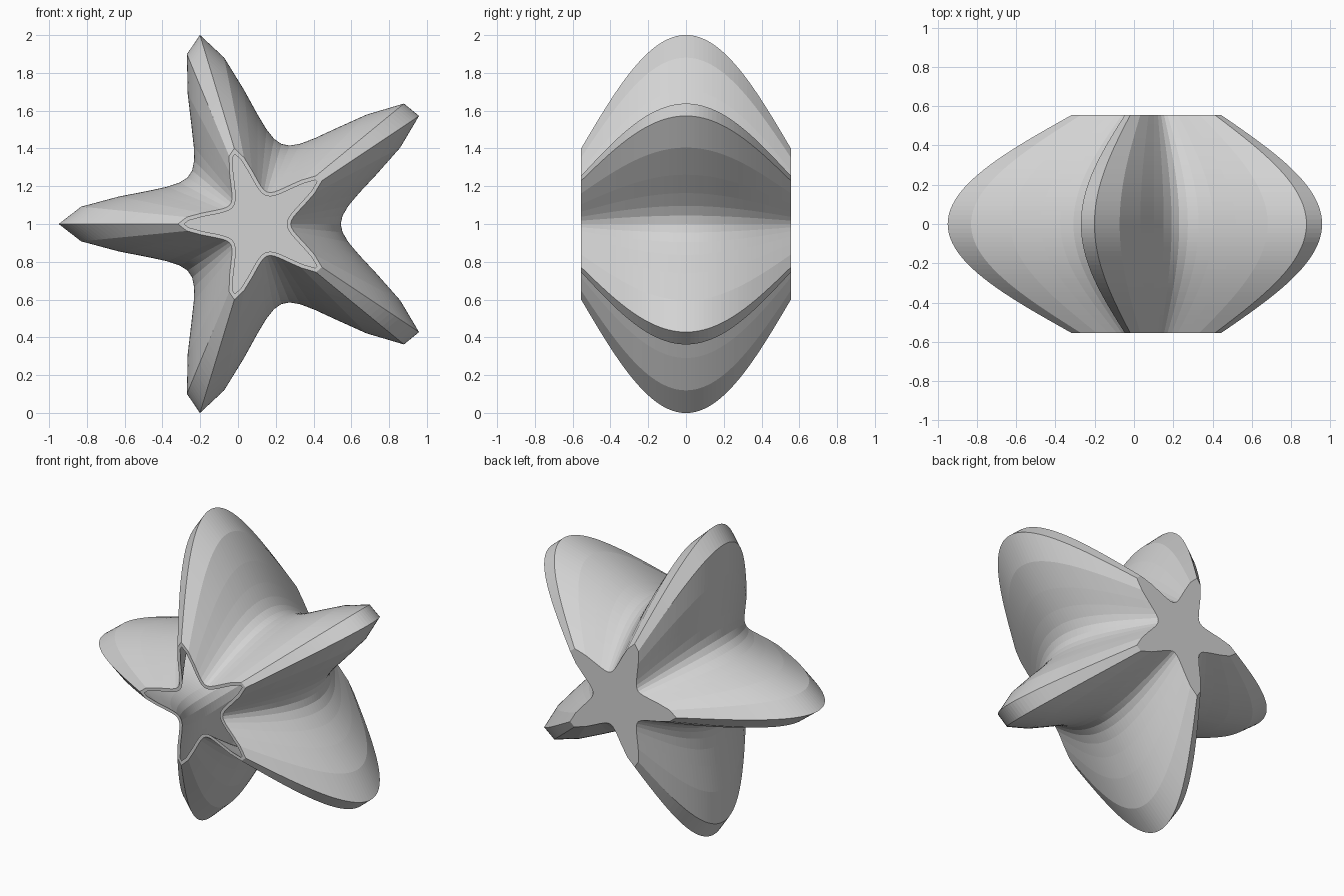
import bpy
import bmesh
from math import cos, sin, pi
from mathutils import Vector

cube = bpy.data.objects.get("Cube")
if cube:
    bpy.data.objects.remove(cube, do_unlink=True)

SIDES = 64        # points around the star
RINGS = 48        # steps along the depth
HALF = 0.555      # half the depth
WALL = 0.02
VALLEY = 0.442    # radius between two arms at the widest ring
CENTRE = Vector((0.102, 1.0))

grey = bpy.data.materials.new("Light grey")
grey.use_nodes = True
colour = (0.65, 0.65, 0.65, 1)
grey.diffuse_color = colour
grey.node_tree.nodes["Principled BSDF"].inputs["Base Color"].default_value = colour


def star(scale):
    """Five-armed superformula outline."""
    points = []
    for i in range(SIDES):
        a = 2 * pi * i / SIDES
        f = abs(cos(5 * a / 4)) ** 7 + abs(sin(5 * a / 4)) ** 7
        points.append(Vector((cos(a), sin(a))) * (scale * VALLEY * f ** -0.5))
    return points


def inset(points, t):
    """Move an outline inward by t with mitred corners."""
    result = []
    for i, p in enumerate(points):
        d1 = (p - points[i - 1]).normalized()
        d2 = (points[(i + 1) % len(points)] - p).normalized()
        n1, n2 = Vector((-d1.y, d1.x)), Vector((-d2.y, d2.x))
        result.append(p + (n1 + n2) * (t / (1 + n1.dot(n2))))
    return result


def swell(y):
    return 0.4 + 0.6 * cos(pi * y / (2 * HALF))


def add_ring(bm, points, y):
    return [bm.verts.new((p.x + CENTRE.x, y, p.y + CENTRE.y)) for p in points]


def bridge(bm, a, b):
    for i in range(SIDES):
        j = (i + 1) % SIDES
        bm.faces.new((a[i], a[j], b[j], b[i]))


bm = bmesh.new()

# Outer and inner walls, front to back
outer, inner = [], []
for k in range(RINGS + 1):
    t = k / RINGS
    y = -HALF + 2 * HALF * t
    outer.append(add_ring(bm, star(swell(y)), y))
    y = -HALF + (2 * HALF - WALL) * t
    inner.append(add_ring(bm, inset(star(swell(y)), WALL), y))
for rings in (outer, inner):
    for a, b in zip(rings, rings[1:]):
        bridge(bm, a, b)

# Front rim, closed back and inside floor
bridge(bm, outer[0], inner[0])
bm.faces.new(outer[-1])
bm.faces.new(inner[-1])

bmesh.ops.recalc_face_normals(bm, faces=bm.faces[:])
mesh = bpy.data.meshes.new("star_vase")
bm.to_mesh(mesh)
bm.free()
mesh.materials.append(grey)
vase = bpy.data.objects.new("star_vase", mesh)
bpy.context.collection.objects.link(vase)
